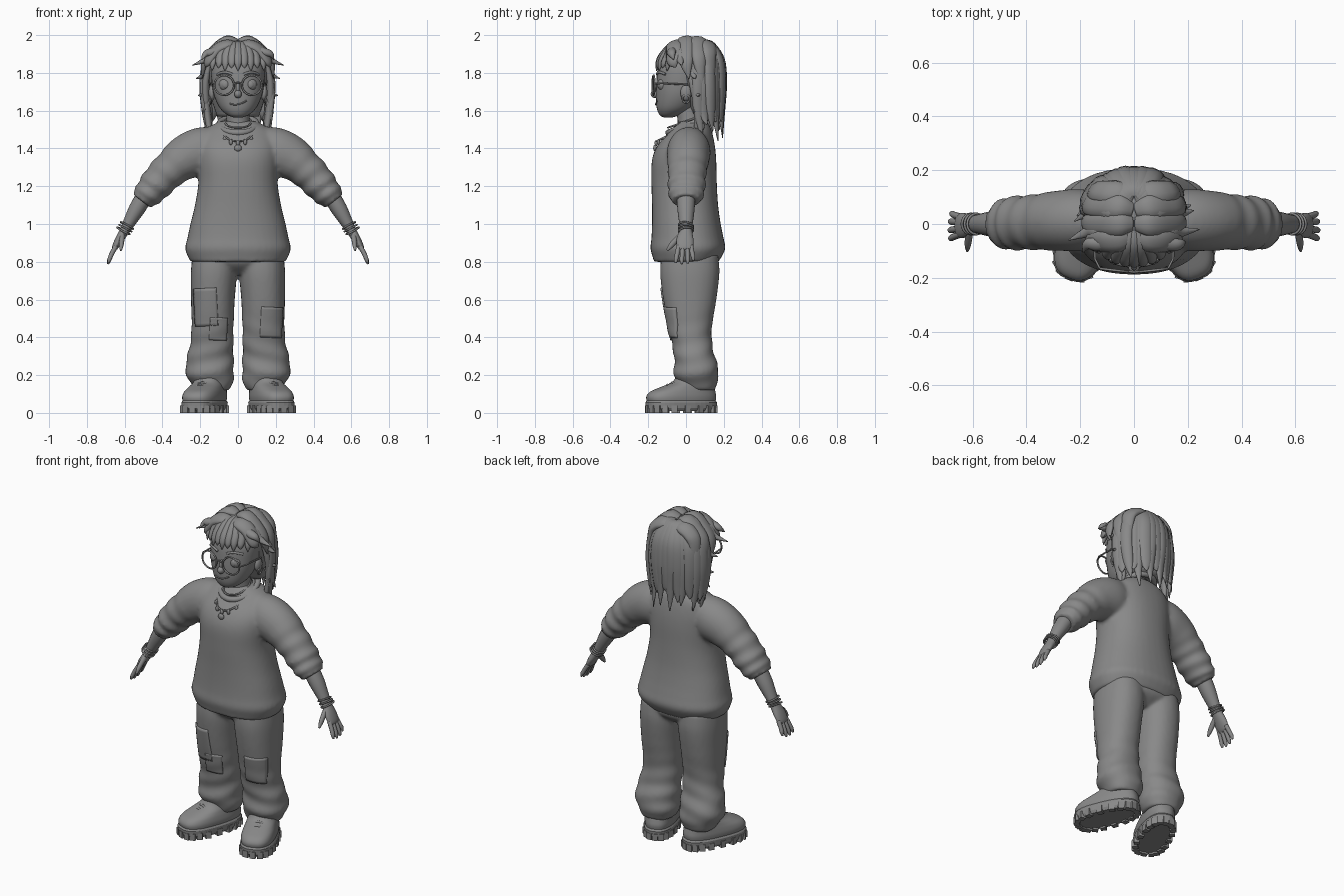
import bpy, bmesh, math, random
from mathutils import Vector, Matrix

if "Cube" in bpy.data.objects:
    bpy.data.objects.remove(bpy.data.objects["Cube"])
random.seed(4)
pi, sin, cos = math.pi, math.sin, math.cos
grey = bpy.data.materials.new("dark_grey")
grey.diffuse_color = (.25, .25, .25, 1)
grey.use_nodes = True
grey.node_tree.nodes["Principled BSDF"].inputs["Base Color"].default_value = grey.diffuse_color


def spow(v, p):
    return math.copysign(abs(v) ** p, v)


def spline(keys, steps):
    # Catmull-Rom through tuples of any length
    out = []
    for i in range(len(keys) - 1):
        k = [keys[max(i - 1, 0)], keys[i], keys[i + 1], keys[min(i + 2, len(keys) - 1)]]
        for j in range(steps):
            t = j / steps
            out.append([0.5 * (2 * b + (c - a) * t + (2 * a - 5 * b + 4 * c - d) * t * t
                        + (3 * b - a - 3 * c + d) * t ** 3) for a, b, c, d in zip(*k)])
    return out + [list(keys[-1])]


def skin(bm, rows):
    vs = [[bm.verts.new(p) for p in r] for r in rows]
    n = len(vs[0])
    for r0, r1 in zip(vs, vs[1:]):
        for i in range(n):
            bm.faces.new((r0[i], r0[(i + 1) % n], r1[(i + 1) % n], r1[i]))
    bm.faces.new(vs[0])
    bm.faces.new(vs[-1])


def loft(bm, keys, n=24, s=1, flat=False, p=1.0, ripple=None, steps=4, ref=None):
    # keys: (x, y, z, radius a, radius b); b lies along ref (default y)
    ks = spline(keys, steps)
    pts = [Vector(k[:3]) for k in ks]
    rows = []
    for i, k in enumerate(ks):
        t = Vector((0, 0, 1)) if flat else (pts[min(i + 1, len(pts) - 1)] - pts[max(i - 1, 0)]).normalized()
        r = ref(pts[i]) if ref else Vector((0, 1, 0))
        bx = (r - t * r.dot(t)).normalized()
        ax = bx.cross(t)
        row = []
        for j in range(n):
            th = 2 * pi * j / n
            m = ripple(i / (len(ks) - 1), pts[i], th) if ripple else 1
            v = pts[i] + ax * max(k[3], .002) * m * spow(cos(th), p) + bx * max(k[4], .002) * m * spow(sin(th), p)
            row.append((v.x * s, v.y, v.z))
        rows.append(row)
    skin(bm, rows)


def ball(bm, loc, size, seg=20):
    bmesh.ops.create_uvsphere(bm, u_segments=seg, v_segments=seg // 2, radius=1,
                              matrix=Matrix.Translation(loc) @ Matrix.Diagonal((*size, 1)))


def finish(name, bm, smooth=True, voxel=0):
    bmesh.ops.recalc_face_normals(bm, faces=bm.faces)
    me = bpy.data.meshes.new(name)
    bm.to_mesh(me)
    bm.free()
    me.materials.append(grey)
    for f in me.polygons:
        f.use_smooth = smooth
    ob = bpy.data.objects.new(name, me)
    bpy.context.collection.objects.link(ob)
    if voxel:
        m = ob.modifiers.new("Blend", 'REMESH')
        m.mode, m.voxel_size, m.use_smooth_shade = 'VOXEL', voxel, True
        m = ob.modifiers.new("Soften", 'SMOOTH')
        m.factor, m.iterations = .5, 5
    return ob


def cord(name, paths, r, cyclic=False):
    cu = bpy.data.curves.new(name, 'CURVE')
    cu.dimensions, cu.bevel_depth, cu.bevel_resolution, cu.use_fill_caps = '3D', r, 2, True
    cu.materials.append(grey)
    for pts in paths:
        sp = cu.splines.new('POLY')
        sp.points.add(len(pts) - 1)
        for q, v in zip(sp.points, pts):
            q.co = (*v, 1)
        sp.use_cyclic_u, sp.use_smooth = cyclic, True
    bpy.context.collection.objects.link(bpy.data.objects.new(name, cu))


def loop(f, n=32):
    return [f(cos(2 * pi * i / n), sin(2 * pi * i / n)) for i in range(n)]


# Sweater: torso and bunched sleeves blended together
bm = bmesh.new()
loft(bm, [(0, 0, .80, .25, .172), (0, .005, .82, .262, .18), (0, .01, .87, .28, .198), (0, .008, .925, .268, .191),
          (0, .002, 1.0, .252, .182), (0, -.005, 1.1, .228, .175), (0, -.01, 1.22, .21, .173),
          (0, -.01, 1.34, .215, .17), (0, .002, 1.42, .215, .15), (0, .025, 1.49, .185, .112),
          (0, .035, 1.53, .125, .085), (0, .035, 1.545, .09, .07)], 40, flat=True, p=.88)
for s in (1, -1):
    loft(bm, [(.12, .015, 1.385, .128, .1), (.2, .015, 1.382, .128, .115), (.28, .012, 1.35, .118, .112),
              (.345, .008, 1.3, .1, .105), (.40, .005, 1.25, .092, .1), (.45, .003, 1.19, .085, .098),
              (.49, 0, 1.147, .07, .09), (.51, 0, 1.122, .058, .072)], 28, s, steps=8,
         ripple=lambda u, v, th: 1 + .065 * sin(u * 40 + .9 * cos(th)) * max(0, min(1, u * 2.2 - .6)))
finish("sweater", bm, voxel=.011)

# Cargo trousers: hips and two baggy legs
bm = bmesh.new()
loft(bm, [(0, .015, .86, .235, .155), (0, .018, .81, .235, .158), (0, .02, .775, .19, .14), (0, .02, .735, .06, .09)],
     32, flat=True, p=.9)
for s in (1, -1):
    loft(bm, [(.126, .02, .84, .115, .15), (.128, .02, .74, .122, .157), (.133, .02, .6, .116, .141),
              (.135, .022, .45, .111, .115), (.14, .035, .35, .116, .106), (.15, .05, .27, .126, .112),
              (.147, .055, .2, .126, .119), (.14, .06, .15, .108, .1), (.135, .065, .12, .092, .09)], 28, s,
         flat=True, p=.9, steps=8, ripple=lambda u, v, th:
         1 + .035 * sin(v.z * 58 + 2.4 * cos(th + .6)) * max(0, min(1, (.55 - v.z) * 4)))
trousers = finish("trousers", bm, voxel=.011)


# Patch pockets pressed onto the trouser fronts
def pocket(name, x0, x1, z0, z1, tilt):
    bm = bmesh.new()
    bmesh.ops.create_grid(bm, x_segments=10, y_segments=12, size=.5)
    for v in bm.verts:
        x, z = v.co.x * (x1 - x0), v.co.y * (z1 - z0)
        v.co = ((x0 + x1) / 2 + x - z * tilt, -.4, (z0 + z1) / 2 + z + x * tilt)
    ob = finish(name, bm)
    m = ob.modifiers.new("Press", 'SHRINKWRAP')
    m.target, m.wrap_method = trousers, 'PROJECT'
    m.use_project_y, m.use_positive_direction = True, True
    m = ob.modifiers.new("Cloth", 'SOLIDIFY')
    m.thickness, m.offset = .014, 0


pocket("thigh_pocket", -.228, -.11, .46, .66, .05)
pocket("knee_patch", -.15, -.06, .385, .505, -.06)
pocket("side_pocket", .12, .23, .4, .56, -.05)

# Boots: chunky sole with lugs, rounded upper, laces
D, S = Vector((.36, -.933, 0)), Vector((.933, .36, 0))


def boot_pt(s, th, z, u0, hl, wh, wt):
    c = cos(th)
    u, w = u0 + hl * spow(c, .8), (wh + (wt - wh) * (c + 1) / 2) * spow(sin(th), .75)
    v = Vector((.172, -.024, z)) + D * u + S * w
    return (v.x * s, v.y, v.z)


sole, upper, lugs, laces = bmesh.new(), bmesh.new(), bmesh.new(), []
for s in (1, -1):
    for bm, keys, st in ((sole, [(.01, 0, .183, .076, .094), (.025, 0, .194, .084, .104), (.055, 0, .196, .086, .106),
                                 (.066, 0, .188, .08, .1)], 1),
                         (upper, [(.055, 0, .186, .079, .099), (.085, 0, .191, .083, .102), (.112, -.008, .178, .083, .095),
                                  (.135, -.032, .148, .082, .085), (.162, -.065, .113, .08, .076),
                                  (.2, -.075, .092, .07, .07)], 4)):
        skin(bm, [[boot_pt(s, 2 * pi * i / 40, *k) for i in range(40)] for k in spline(keys, st)])
    for i in range(20):
        p = boot_pt(s, 2 * pi * i / 20, .02, 0, .182, .073, .092)
        rot = Matrix.Rotation(s * (2 * pi * i / 20 - 1.2), 4, 'Z')
        bmesh.ops.create_cube(lugs, size=1, matrix=Matrix.Translation(p) @ rot @ Matrix.Diagonal((.032, .032, .04, 1)))
    for k in range(3):
        u, z = .078 - .027 * k, .148 + .013 * k
        laces.append([((.172 + D.x * u + S.x * w) * s, -.024 + D.y * u + S.y * w, z - w * w * 11)
                      for w in (-.055, -.03, 0, .03, .055)])
finish("boot_soles", sole, False)
finish("boot_uppers", upper)
finish("boot_lugs", lugs, False)
cord("boot_laces", laces, .007)

# Forearms, palms, fingers and thumbs
bm = bmesh.new()
for s in (1, -1):
    loft(bm, [(.49, 0, 1.155, .045, .05), (.535, 0, 1.08, .043, .046), (.575, 0, 1.01, .033, .037),
              (.6, 0, .965, .026, .033), (.63, -.005, .915, .022, .046), (.652, -.006, .875, .016, .044),
              (.658, -.006, .862, .008, .036)], 18, s)
    for i, y in enumerate((-.042, -.018, .007, .03)):
        e = (.006, 0, .003, .018)[i]
        loft(bm, [(.645, y * .9, .885, .013, .0125), (.667, y * 1.1, .845, .012, .0125),
                  (.682 - e / 3, y * 1.25, .808 + e, .011, .0115), (.688 - e / 3, y * 1.3, .788 + e, .005, .006)], 10, s)
    loft(bm, [(.612, -.02, .94, .015, .02), (.615, -.052, .915, .014, .016), (.618, -.08, .885, .0115, .014),
              (.62, -.1, .86, .005, .006)], 10, s)
finish("arms_and_hands", bm)
rings = [[((.587 + k * .01 + .033 * c) * s, .038 * q, .992 - k * .014 + .018 * c + .004 * q * (k - 1))
          for c, q in loop(lambda c, q: (c, q), 20)] for k in (0, 1, 2) for s in (1, -1)]
cord("bracelets", rings, .005, True)

# Head, neck, ears and nose
bm = bmesh.new()
loft(bm, [(0, -.095, 1.565, .025, .025), (0, -.085, 1.578, .058, .055), (0, -.06, 1.615, .097, .095),
          (0, -.035, 1.68, .127, .124), (0, -.022, 1.75, .139, .135), (0, -.01, 1.83, .142, .138),
          (0, 0, 1.9, .12, .115), (0, 0, 1.95, .07, .07)], 32, flat=True, p=.95)
loft(bm, [(0, .02, 1.46, .08, .08), (0, .02, 1.53, .064, .064), (0, .01, 1.6, .06, .062), (0, 0, 1.68, .06, .06)], 20, flat=True)
ball(bm, (0, -.163, 1.688), (.02, .024, .022))
ball(bm, (0, -.155, 1.715), (.012, .018, .035))
for s in (1, -1):
    ball(bm, (.138 * s, .0, 1.695), (.018, .03, .042))
finish("head_and_neck", bm)
bm = bmesh.new()
for s in (1, -1):
    ball(bm, (.066 * s, -.122, 1.738), (.034, .028, .034))
    ball(bm, (.066 * s, -.143, 1.738), (.018, .009, .02))
finish("eyes", bm)
cord("mouth", [[(-.045 + .01 * i, -.152 - .008 * sin(pi * i / 9), 1.632 + .0006 * (i - 3) ** 2) for i in range(10)]], .004)
cord("eyebrows", [[(s * (.03 + .016 * i), -.153 + .003 * i * i * .6, 1.792 + .012 * sin(pi * i / 5)) for i in range(6)]
                  for s in (1, -1)], .007)

# Round glasses and earrings
cord("glasses_rims", [loop(lambda c, q: (s * (.073 + .052 * c), -.172 + .006 * c, 1.735 + .052 * q)) for s in (1, -1)], .005, True)
cord("glasses_frame", [[(-.02, -.177, 1.742), (0, -.179, 1.75), (.02, -.177, 1.742)]] +
     [[(s * .127, -.166, 1.742), (s * .145, -.13, 1.745), (s * .15, .01, 1.738)] for s in (1, -1)], .0045)
cord("earrings", [loop(lambda c, q: (s * (.148 + .003 * q), .0 + .019 * c, 1.662 + .022 * q), 16) for s in (1, -1)], .005, True)

# Ribbed collar, necklaces and charms
cord("collar", [loop(lambda c, q: (.1 * c, .015 + .108 * q, 1.525 + .042 * q))], .017, True)
cord("necklaces", [loop(lambda c, q: (.085 * c, -.036 + .118 * q, 1.5 + .062 * q)),
                   loop(lambda c, q: (.07 * c, -.01 + .085 * q, 1.54 + .03 * q))], .005, True)
bm = bmesh.new()
for a in (-.9, -.45, 0, .45, .9):
    ball(bm, (.087 * sin(a), -.04 - .118 * cos(a), 1.488 - .06 * cos(a)), (.011, .009, .016), 10)
ball(bm, (0, -.164, 1.402), (.02, .01, .018), 12)
finish("charms", bm)


# Hair: scalp cap plus many tapering locks from a centre parting
def outward(p):
    return Vector((p.x, p.y - .02, max(p.z - 1.78, 0) * 1.2))


def lock(bm, pts, w, th):
    n = len(pts) - 1
    loft(bm, [(*p, w * f, th * f) for p, f in zip(pts, [.6] + [1] * (n - 2) + [.8, .08])], 10, ref=outward, steps=5)


bm = bmesh.new()
loft(bm, [(0, .1, 1.57, .11, .06), (0, .085, 1.66, .14, .09), (0, .062, 1.75, .152, .118), (0, .04, 1.84, .155, .138),
          (0, .03, 1.91, .135, .12), (0, .03, 1.95, .1, .085), (0, .03, 1.972, .05, .05)], 28, flat=True)
finish("hair_cap", bm)
bm = bmesh.new()
for i in range(15):
    a = math.radians(8 + 164 * i / 14)
    c, q = cos(a), sin(a)
    r, w = 1 + random.uniform(-.05, .04), random.uniform(-.06, .06)
    zt = (1.45, 1.53, 1.48, 1.55)[i % 4] + random.uniform(-.02, .02)
    c2, q2 = cos(a + w), sin(a + w)
    lock(bm, [(.012 * spow(c, .3), .03 + .07 * q, 1.962), (.085 * c, .035 + .1 * q, 1.965 - .02 * q),
              (.16 * c * r, .04 + .143 * q * r, 1.865), (.182 * c * r, .045 + .148 * q * r, 1.74),
              (.175 * c2 * r, .055 + .132 * q2 * r, 1.6), ((.165 + .02 * (i % 2)) * c2, .075 + .12 * q2, zt)],
         .036 + .006 * (i % 2), .022)
finish("back_locks", bm)
bm = bmesh.new()
for s in (1, -1):
    # broad lobes sweeping sideways, ragged flicks and long front strands
    for y, z, x, ze in ((-.06, -.012, .172, 1.83), (.0, .012, .188, 1.77), (.065, .01, .185, 1.7), (.115, -.012, .16, 1.66)):
        lock(bm, [(.006 * s, y * .8, 1.955 + z), (.055 * s, y, 1.963 + z), (.115 * s, y * 1.05, 1.93 + z * .5),
                  (x * .93 * s, y * 1.1, 1.86), (x * s, y * 1.15 + .015, ze)], .046, .023)
    for y, x, z in ((-.03, .243, 1.84), (.04, .222, 1.77), (-.075, .19, 1.87), (.06, .212, 1.68)):
        lock(bm, [(.06 * s, y * .8, 1.945), (.13 * s, y, 1.915), (.172 * s, y, z + .03), (x * s, y - .01 + .02 * s, z)], .026, .02)
    for x, y, z in ((.125, .06, 1.43), (.165, .085, 1.46), (.19, .06, 1.585)):
        lock(bm, [(.14 * s, .01, 1.88), (.17 * s, .035, 1.76), (.168 * s, .06, 1.64), (.15 * s, y, z + .07), (x * s, y - .02, z)],
             .022, .018)
finish("side_locks", bm)
bm = bmesh.new()
for i in range(9):
    x = -.128 + .032 * i
    d = x * x * 3.4
    lock(bm, [(x * .35, -.01, 1.96), (x * .75, -.075, 1.947 - d * .3), (x * .98, -.128 + d, 1.895),
              (x * 1.05, -.15 + d, 1.85), (x * 1.08, -.156 + d, 1.81 + .015 * (i % 2))], .023, .016)
finish("fringe", bm)
